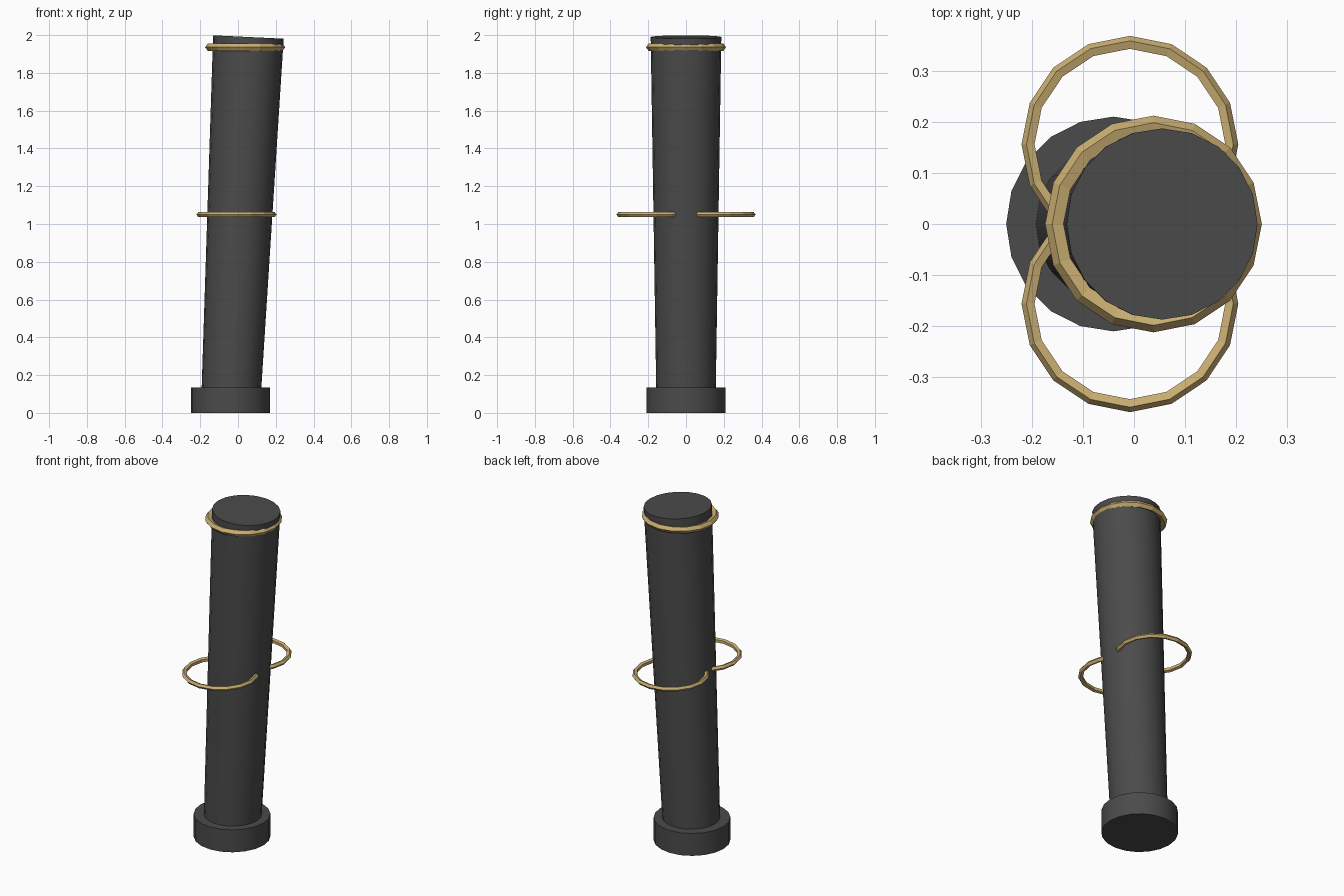
import bpy
import bmesh
from math import cos, sin, tau, radians
from mathutils import Matrix, Vector

cube = bpy.data.objects.get("Cube")
if cube:
    bpy.data.objects.remove(cube, do_unlink=True)


def make_material(name, rgb):
    mat = bpy.data.materials.new(name)
    mat.use_nodes = True
    mat.diffuse_color = (*rgb, 1)
    mat.node_tree.nodes["Principled BSDF"].inputs["Base Color"].default_value = (*rgb, 1)
    return mat


def make_object(name, bm, mat):
    bmesh.ops.recalc_face_normals(bm, faces=bm.faces)
    mesh = bpy.data.meshes.new(name)
    bm.to_mesh(mesh)
    bm.free()
    mesh.materials.append(mat)
    obj = bpy.data.objects.new(name, mesh)
    bpy.context.collection.objects.link(obj)
    return obj


def column(name, bottom, top, r_bottom, r_top, mat):
    """Capped, tapered round column whose axis runs from bottom to top."""
    bottom, top = Vector(bottom), Vector(top)
    axis = top - bottom
    tilt = Vector((0, 0, 1)).rotation_difference(axis).to_matrix().to_4x4()
    bm = bmesh.new()
    bmesh.ops.create_cone(bm, cap_ends=True, segments=20, radius1=r_bottom,
                          radius2=r_top, depth=axis.length,
                          matrix=Matrix.Translation((bottom + top) / 2) @ tilt)
    obj = make_object(name, bm, mat)
    bpy.ops.object.select_all(action="DESELECT")
    obj.select_set(True)
    bpy.context.view_layer.objects.active = obj
    bpy.ops.object.shade_smooth_by_angle(angle=radians(30))


def ring(name, center, radius, tube, mat, segments=16, sides=5):
    """Low-poly horizontal hoop with a five-sided tube."""
    bm = bmesh.new()
    loops = []
    for i in range(segments):
        a = tau * i / segments
        loop = []
        for j in range(sides):
            b = tau * j / sides
            r = radius + tube * cos(b)
            loop.append(bm.verts.new(Vector(center) + Vector((r * cos(a), r * sin(a), tube * sin(b)))))
        loops.append(loop)
    for i in range(segments):
        here, after = loops[i], loops[(i + 1) % segments]
        for j in range(sides):
            k = (j + 1) % sides
            bm.faces.new((here[j], after[j], after[k], here[k]))
    make_object(name, bm, mat)


dark = make_material("dark grey", (0.07, 0.07, 0.07))
gold = make_material("pale gold", (0.60, 0.43, 0.17))

# Round foot and leaning, slightly flared barrel
column("base", (-0.04, 0, 0), (-0.04, 0, 0.135), 0.21, 0.21, dark)
column("barrel", (-0.04, 0, 0.02), (0.055, 0, 1.99), 0.156, 0.187, dark)

# Collar ring near the mouth
ring("top_ring", (0.038, 0, 1.936), 0.192, 0.02, gold)

# Pair of hoop handles through the sides
for side, label in ((-1, "front"), (1, "back")):
    ring(label + "_handle_ring", (-0.008, side * 0.156, 1.05), 0.198, 0.014, gold)
